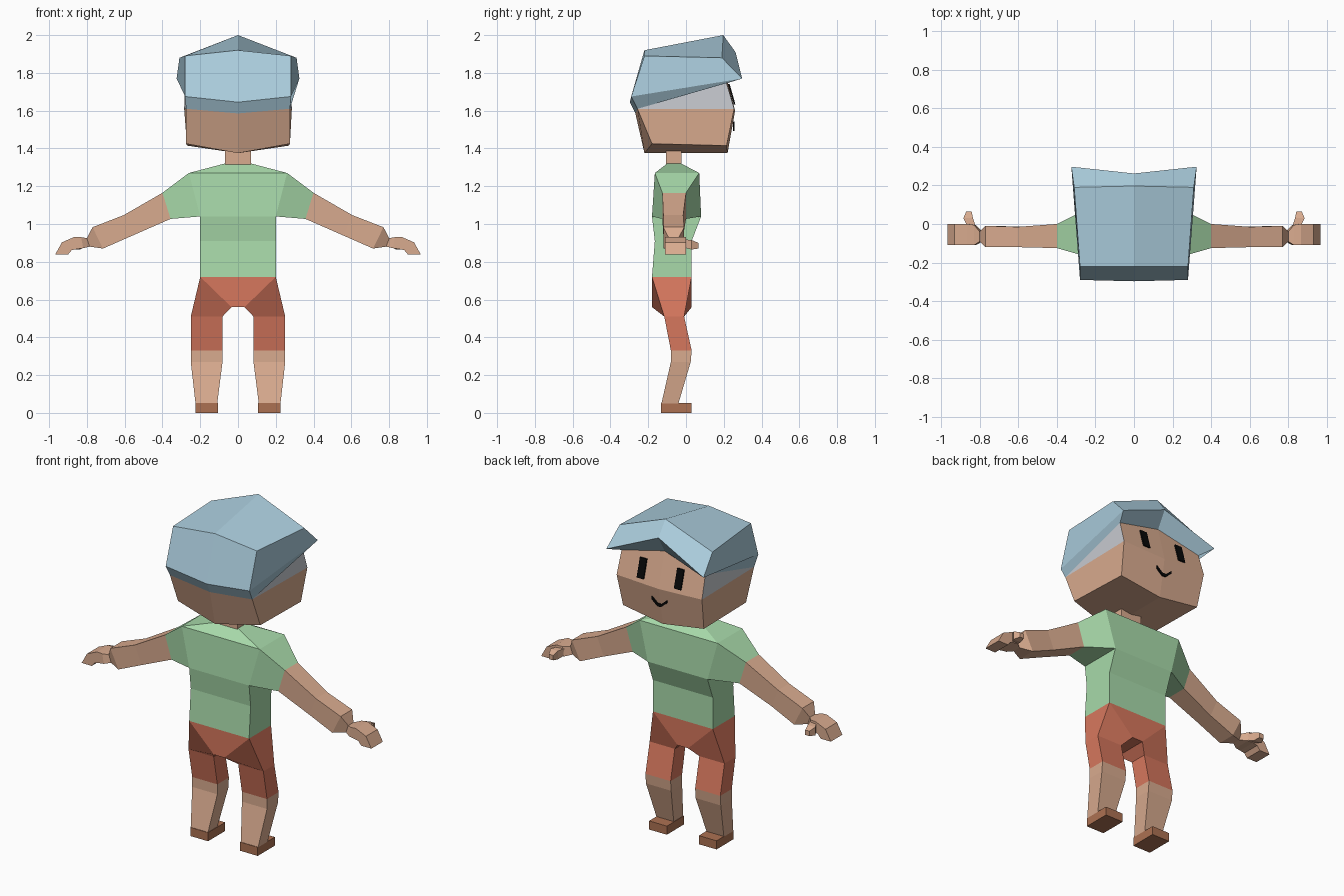
import bpy
import bmesh

if "Cube" in bpy.data.objects:
    bpy.data.objects.remove(bpy.data.objects["Cube"], do_unlink=True)


def material(name, *rgb):
    lin = [(c / 255 / 12.92) if c < 11 else ((c / 255 + 0.055) / 1.055) ** 2.4 for c in rgb]
    mat = bpy.data.materials.new(name)
    mat.use_nodes = True
    mat.diffuse_color = (*lin, 1)
    shader = next(n for n in mat.node_tree.nodes if n.type == "BSDF_PRINCIPLED")
    shader.inputs["Base Color"].default_value = (*lin, 1)
    shader.inputs["Roughness"].default_value = 0.9
    return mat


skin = material("skin", 217, 171, 143)
shirt_green = material("shirt_green", 168, 218, 170)
shorts_red = material("shorts_red", 214, 119, 93)
hair_blue = material("hair_blue", 172, 206, 222)
shoe_brown = material("shoe_brown", 172, 113, 82)
temple_grey = material("temple_grey", 200, 203, 209)
ink_black = material("ink_black", 8, 8, 8)


def loft(name, rings, *mats, side=1, rule=None):
    """Skin equal-sized rings; six-point caps fold along the centre line."""
    bm = bmesh.new()
    rows = [[bm.verts.new((x * side, y, z)) for x, y, z in ring] for ring in rings]
    n = len(rows[0])
    for a, b in zip(rows, rows[1:]):
        for i in range(n):
            j = (i + 1) % n
            bm.faces.new((a[i], a[j], b[j], b[i]))
    for row in (rows[0], rows[-1]):
        if n == 6:
            bm.faces.new((row[0], row[1], row[4], row[5]))
            bm.faces.new((row[1], row[2], row[3], row[4]))
        else:
            bm.faces.new(row)
    bmesh.ops.remove_doubles(bm, verts=bm.verts, dist=0.0005)
    bmesh.ops.recalc_face_normals(bm, faces=bm.faces)
    if rule:
        for f in bm.faces:
            f.material_index = rule(f)
    mesh = bpy.data.meshes.new(name)
    bm.to_mesh(mesh)
    bm.free()
    for m in mats:
        mesh.materials.append(m)
    obj = bpy.data.objects.new(name, mesh)
    bpy.context.collection.objects.link(obj)
    return obj


def flat(x0, x1, y0, y1, z):
    """Horizontal rectangle."""
    return [(x0, y0, z), (x1, y0, z), (x1, y1, z), (x0, y1, z)]


def slab(top, bottom, y0, y1):
    """Cross-section of a limb that runs sideways; top and bottom are (x, z)."""
    (xt, zt), (xb, zb) = top, bottom
    return [(xt, y0, zt), (xt, y1, zt), (xb, y1, zb), (xb, y0, zb)]


def fold(front, front_mid, back, back_mid):
    """Mirrored six-point ring with a folded centre line."""
    x, y, z = front
    u, v, w = back
    return [(-x, y, z), (0, *front_mid), (x, y, z), (u, v, w), (0, *back_mid), (-u, v, w)]


# Torso and neck
loft("shirt_body", [flat(-w, w, y0, y1, z) for w, y0, y1, z in (
    (0.2, -0.18, 0.03, 0.72), (0.2, -0.165, 0.03, 0.91), (0.2, -0.18, 0.08, 1.04),
    (0.26, -0.165, 0.07, 1.27), (0.07, -0.1, -0.025, 1.32))], shirt_green)
loft("neck", [flat(-0.07, 0.07, -0.105, -0.025, z) for z in (1.31, 1.4)], skin)

# Head, with grey temples above the cheek line
jaw = fold((0.275, -0.18, 1.425), (-0.22, 1.375), (0.27, 0.215, 1.415), (0.22, 1.375))
cheek = fold((0.275, -0.257, 1.61), (-0.268, 1.585), (0.285, 0.255, 1.61), (0.26, 1.6))
hairline = fold((0.275, -0.257, 1.61), (-0.268, 1.585), (0.28, 0.215, 1.745), (0.205, 1.81))
loft("head", [jaw, cheek, hairline], skin, temple_grey,
     rule=lambda f: int(abs(f.normal.x) > 0.8 and f.calc_center_median().z > 1.6))

# Hair cap with a peaked brim over the face
brim = fold((0.28, -0.29, 1.675), (-0.297, 1.645), (0.325, 0.297, 1.77), (0.262, 1.91))
crown = fold((0.28, -0.22, 1.89), (-0.22, 1.92), (0.31, 0.19, 1.88), (0.197, 2.0))
loft("hair", [hairline, brim, crown], hair_blue)

# Smile: a bent strip
smile = [(-0.05, 1.525), (-0.012, 1.493), (0.012, 1.493), (0.05, 1.525)]
loft("mouth", [[(x, 0.25, z), (x, 0.258, z), (x, 0.258, z + 0.017), (x, 0.25, z + 0.017)]
               for x, z in smile], ink_black)

# Shorts centre
loft("shorts_centre", [[(-0.2, y, 0.72), (0.2, y, 0.72), (0.035, y, 0.56), (-0.035, y, 0.56)]
                       for y in (-0.18, 0.03)], shorts_red)

for label, s in (("left", 1), ("right", -1)):
    # Eye plate following the slope of the face
    loft(label + "_eye", [[(x, 0.253 + d, 1.632), (x + 0.045, 0.253 + d, 1.632),
                           (x + 0.045, 0.222 + d, 1.742), (x, 0.222 + d, 1.742)]
                          for x, d in ((0.102, 0), (0.102, 0.009))], ink_black, side=s)

    # Sleeve, arm and hand
    shoulder = [(0.26, -0.165, 1.27), (0.26, 0.07, 1.27), (0.2, 0.08, 1.04), (0.2, -0.18, 1.04)]
    cuff = slab((0.4, 1.165), (0.357, 1.027), -0.125, 0)
    wrist = slab((0.8, 0.925), (0.785, 0.88), -0.09, -0.04)
    loft(label + "_sleeve", [shoulder, cuff], shirt_green, side=s)
    loft(label + "_arm", [cuff, slab((0.605, 1.047), (0.56, 0.938), -0.12, -0.015),
                          slab((0.77, 0.983), (0.715, 0.87), -0.12, -0.01), wrist], skin, side=s)
    loft(label + "_hand", [wrist, slab((0.83, 0.93), (0.82, 0.872), -0.11, -0.005),
                           slab((0.865, 0.932), (0.85, 0.868), -0.11, 0),
                           slab((0.932, 0.903), (0.88, 0.862), -0.11, 0),
                           slab((0.968, 0.838), (0.9, 0.838), -0.11, 0)], skin, side=s)
    loft(label + "_thumb", [[(x0, y, z0), (x1, y, z0), (x1, y, z1), (x0, y, z1)]
                            for x0, x1, y, z0, z1 in ((0.815, 0.855, -0.03, 0.88, 0.92),
                                                      (0.835, 0.885, 0.03, 0.865, 0.915),
                                                      (0.842, 0.87, 0.065, 0.87, 0.9))],
         skin, side=s)

    # Shorts leg, lower leg and shoe
    hip = [(0.035, -0.18, 0.56), (0.2, -0.18, 0.72), (0.2, 0.03, 0.72), (0.035, 0.03, 0.56)]
    hem = flat(0.082, 0.25, -0.08, 0.03, 0.33)
    loft(label + "_shorts_leg", [hip, flat(0.082, 0.25, -0.115, -0.01, 0.51), hem],
         shorts_red, side=s)
    loft(label + "_leg", [hem, flat(0.082, 0.25, -0.08, 0.025, 0.27),
                          flat(0.11, 0.225, -0.13, -0.04, 0.05)], skin, side=s)
    loft(label + "_shoe", [flat(0.107, 0.225, -0.133, 0.03, z) for z in (0, 0.052)],
         shoe_brown, side=s)
